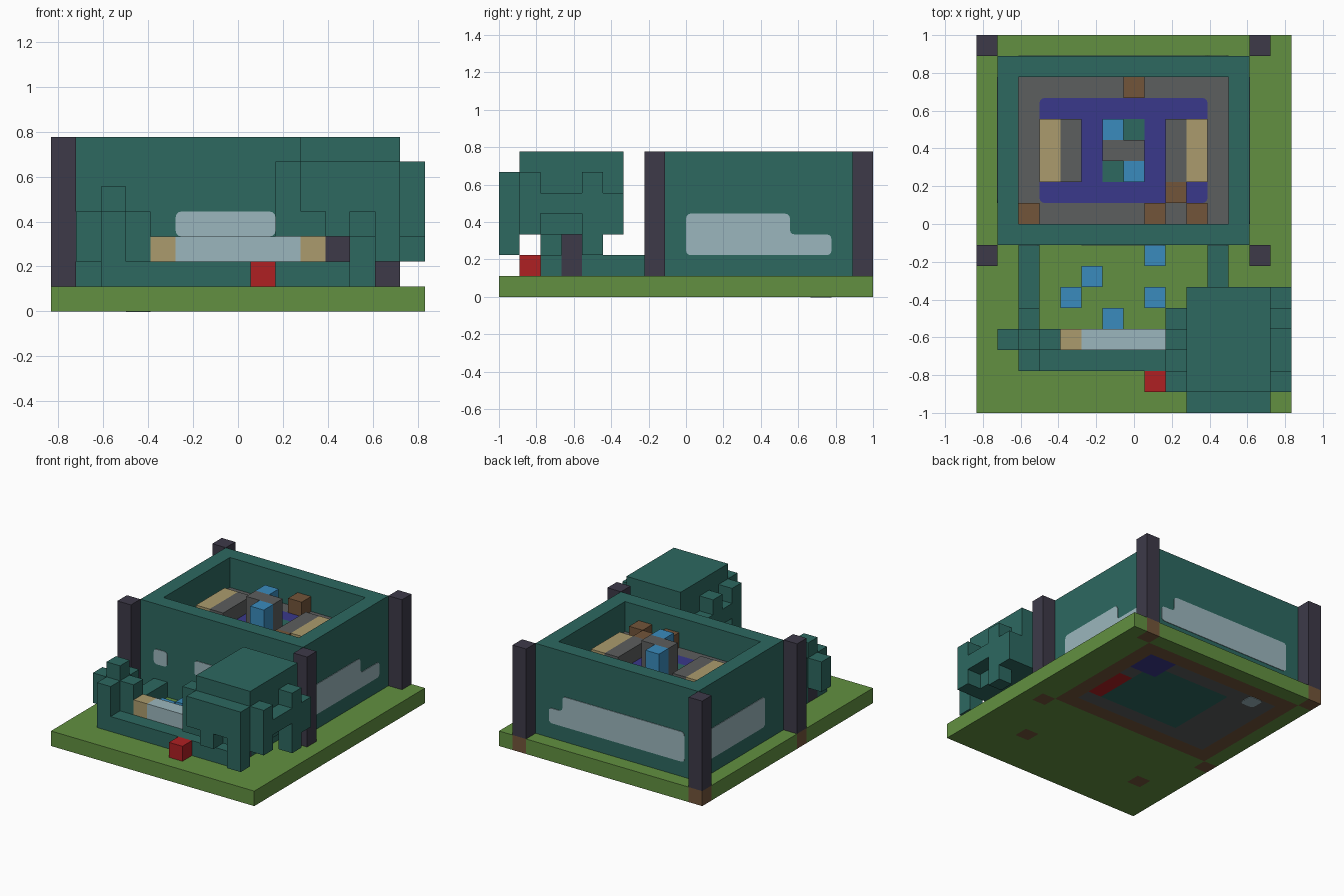
import bpy
import bmesh
from mathutils import Matrix, Vector

if "Cube" in bpy.data.objects:
    bpy.data.objects.remove(bpy.data.objects["Cube"], do_unlink=True)

U = 1 / 9                 # edge of one block
NX, NY = 15, 18           # plot size in blocks
WALL_TOP = 7


def material(name, rgb):
    m = bpy.data.materials.new(name)
    m.use_nodes = True
    m.diffuse_color = (*rgb, 1)
    m.node_tree.nodes["Principled BSDF"].inputs["Base Color"].default_value = (*rgb, 1)
    return m


GRASS = material("grass green", (0.122, 0.28, 0.052))
TEAL = material("dark teal", (0.026, 0.14, 0.118))
DARK = material("dark timber", (0.047, 0.042, 0.066))
GLASS = material("pale glass", (0.33, 0.47, 0.51))
TAN = material("tan", (0.41, 0.33, 0.155))
RED = material("red", (0.43, 0.014, 0.016))
NAVY = material("navy", (0.042, 0.04, 0.26))
BLUE = material("bright blue", (0.042, 0.26, 0.51))
GREY = material("stone grey", (0.107, 0.112, 0.112))
BROWN = material("brown", (0.17, 0.091, 0.042))


def place(i, j, k):
    """Block coordinates to model units."""
    return Vector((i - NX / 2, j - NY / 2, k)) * U


def finish(name, bm, *mats):
    bmesh.ops.recalc_face_normals(bm, faces=bm.faces)
    me = bpy.data.meshes.new(name)
    bm.to_mesh(me)
    bm.free()
    for m in mats:
        me.materials.append(m)
    ob = bpy.data.objects.new(name, me)
    bpy.context.collection.objects.link(ob)
    return ob


def blocks(name, mat, *boxes):
    """Each box is a low corner (i, j, k) and a size in blocks."""
    bm = bmesh.new()
    for i, j, k, w, d, h in boxes:
        mid = place(i + w / 2, j + d / 2, k + h / 2)
        size = Matrix.Diagonal((w * U, d * U, h * U, 1))
        bmesh.ops.create_cube(bm, size=1, matrix=Matrix.Translation(mid) @ size)
    return finish(name, bm, mat)


def plate(name, mat, outline, to_block, normal):
    """Thin rounded plate from a 2D outline mapped into block space."""
    bm = bmesh.new()
    face = bm.faces.new([bm.verts.new(place(*to_block(u, v))) for u, v in outline])
    bmesh.ops.bevel(bm, geom=bm.verts[:], offset=0.025, segments=3,
                    profile=0.5, affect='VERTICES')
    out = bmesh.ops.extrude_face_region(bm, geom=bm.faces[:])["geom"]
    moved = [g for g in out if isinstance(g, bmesh.types.BMVert)]
    bmesh.ops.translate(bm, verts=moved, vec=Vector(normal) * 0.004)
    return finish(name, bm, mat)


def rect(u0, v0, u1, v1):
    return [(u0, v0), (u1, v0), (u1, v1), (u0, v1)]


# Ground slab, coloured cell by cell: footings, house base and floor
posts = [(0, 7), (13, 7), (0, 17), (13, 17)]
trunks = [(2, 3), (11, 3)]
layer = [GRASS, BROWN, GREY, TEAL, NAVY, RED]


def ground_colour(i, j):
    if (i, j) in posts + trunks:
        return 1
    if not (1 <= i < 13 and 8 <= j < 17):
        return 0
    if i in (1, 12) or j in (8, 16):
        return 1
    if 10 <= i < 12 and 14 <= j < 16:
        return 4
    if i == 11 and 10 <= j < 13:
        return 5
    return 3 if 5 <= i < 11 and 10 <= j < 15 else 2


bm = bmesh.new()
bmesh.ops.create_grid(bm, x_segments=NX, y_segments=NY, size=0.5,
                      matrix=Matrix.Diagonal((NX * U, NY * U, 1, 1)))
top = bmesh.ops.extrude_face_region(bm, geom=bm.faces[:], use_keep_orig=True)["geom"]
bmesh.ops.translate(bm, vec=(0, 0, U),
                    verts=[g for g in top if isinstance(g, bmesh.types.BMVert)])
for f in bm.faces:
    c = f.calc_center_median() / U
    i = min(max(int(c.x + NX / 2), 0), NX - 1)
    j = min(max(int(c.y + NY / 2), 0), NY - 1)
    f.material_index = ground_colour(i, j)
finish("ground_slab", bm, *layer)
plate("floor_lamp", GLASS, rect(3, 15, 4, 16), lambda u, v: (u, v, 0), (0, 0, -1))

# House walls, corner posts and upper floor
blocks("house_walls", TEAL,
       (1, 8, 1, 12, 1, 6), (1, 16, 1, 12, 1, 6),
       (1, 9, 1, 1, 7, 6), (12, 9, 1, 1, 7, 6))
for n, (i, j) in enumerate(posts):
    blocks(f"corner_post_{n + 1}", DARK, (i, j, 1, 1, 1, WALL_TOP - 1))
blocks("upper_floor", GREY, (2, 9, 4, 10, 7, 1))

# Windows
plate("right_window", GLASS, [(9, 2), (16, 2), (16, 3), (14, 3), (14, 4), (9, 4)],
      lambda u, v: (13, u, v), (1, 0, 0))
plate("left_window", GLASS, rect(10, 2, 16, 4), lambda u, v: (1, u, v), (-1, 0, 0))
plate("back_window", GLASS, [(2, 2), (12, 2), (12, 3), (11, 3), (11, 4), (2, 4)],
      lambda u, v: (u, 17, v), (0, 1, 0))
for name, a, b in (("left", 2, 3), ("middle", 5, 9), ("right", 11, 12)):
    plate(f"front_window_{name}", GLASS, rect(a, 3, b, 4),
          lambda u, v: (u, 8, v), (0, -1, 0))

# Upstairs furniture on a rug
plate("rug", NAVY, rect(3, 10, 11, 15), lambda u, v: (u, v, 5), (0, 0, 1))
for name, bed, side in (("left", 3, 4), ("right", 10, 9)):
    blocks(f"bench_{name}", TAN, (bed, 11, 5, 1, 3, 1))
    blocks(f"bench_side_{name}", GREY, (side, 11, 5, 1, 3, 1))
blocks("table", GREY, (6, 12, 5, 2, 1, 2))
blocks("blue_seats", BLUE, (7, 11, 5, 1, 1, 2), (6, 13, 5, 1, 1, 2))
blocks("teal_mats", TEAL, (6, 11, 5, 1, 1, 0.06), (7, 13, 5, 1, 1, 0.06))
blocks("brown_stools", BROWN,
       *[(i, j, 5, 1, 1, 1) for i, j in ((7, 15), (2, 9), (8, 9), (10, 9), (9, 10))])

# Garden hedge, bench, flowers and mailbox
blocks("hedge", TEAL, (2, 2, 1, 10, 1, 1),
       (2, 4, 1, 1, 4, 1), (11, 4, 1, 1, 4, 1))
blocks("garden_bench_ends", TAN, (4, 3, 1, 1, 1, 2), (10, 3, 1, 1, 1, 2))
blocks("garden_bench_middle", GLASS, (5, 3, 1, 5, 1, 2))
blocks("blue_flowers", BLUE,
       *[(i, j, 1, 1, 1, 1) for i, j in ((8, 7), (5, 6), (4, 5), (8, 5), (6, 4))])
blocks("red_box", RED, (8, 1, 1, 1, 1, 1))

# Small bush: a cross of leaves on a trunk
blocks("bush_trunk", DARK, (2, 3, 1, 1, 1, 1))
blocks("bush_leaves", TEAL, (2, 3, 2, 1, 1, 3),
       *[(2 + dx, 3 + dy, 2, 1, 1, 2) for dx, dy in ((1, 0), (-1, 0), (0, 1), (0, -1))])

# Large tree: crown with hanging strands, given as (place, low, high)
front = [(10, 4, 6), (11, 3, 6), (12, 4, 6), (13, 2, 6)]
right = [(1, 3, 6), (2, 4, 5), (3, 4, 5), (4, 2, 6), (5, 3, 5)]
left = [(1, 3, 6), (2, 4, 5), (3, 3, 6), (4, 3, 5)]
blocks("tree_trunk", DARK, (11, 3, 1, 1, 1, 2))
blocks("tree_crown", TEAL, (10, 1, 3, 4, 5, 4),
       *[(i, 0, a, 1, 1, b - a) for i, a, b in front],
       *[(14, j, a, 1, 1, b - a) for j, a, b in right],
       *[(9, j, a, 1, 1, b - a) for j, a, b in left])
